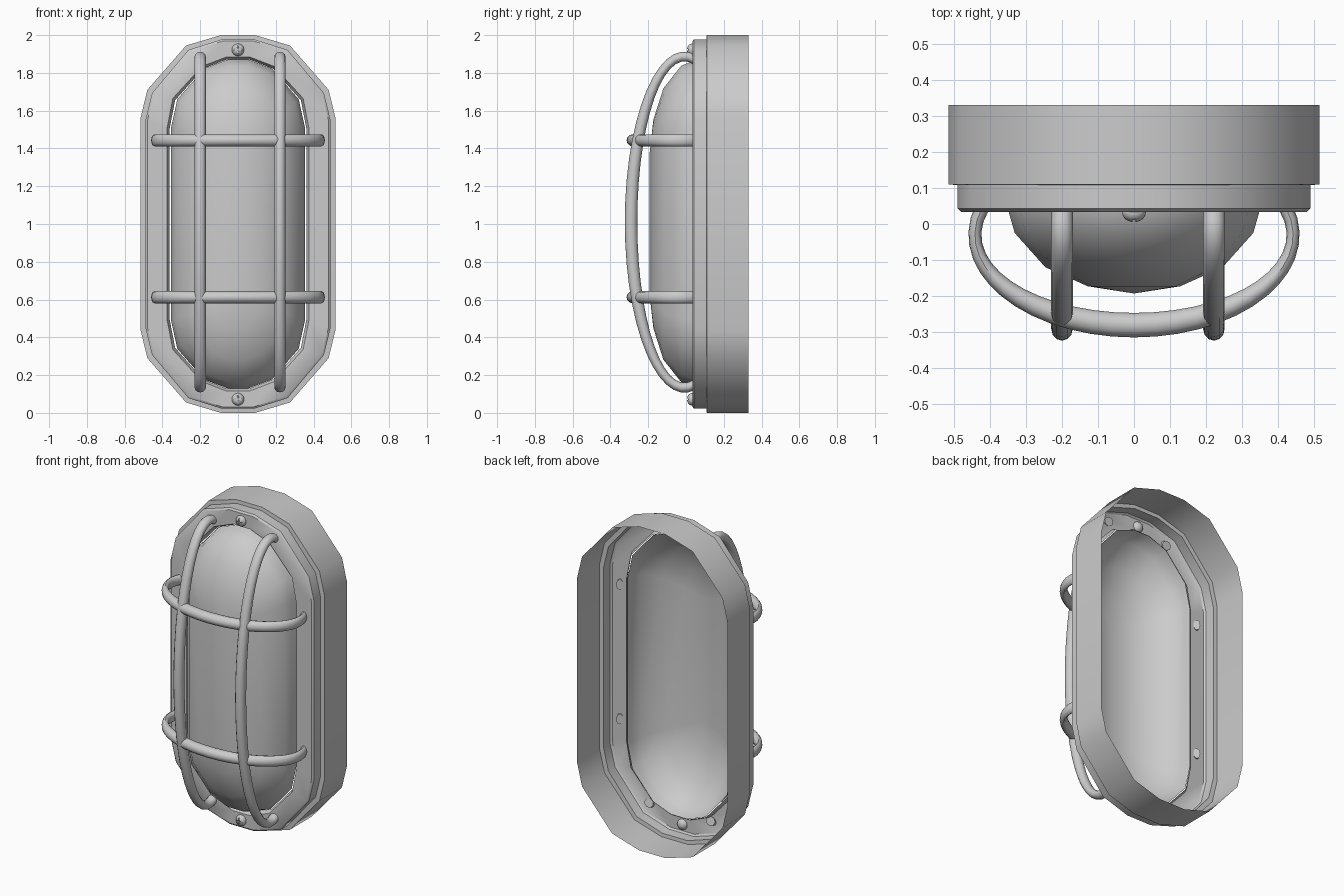
import bpy, bmesh
from math import sin, cos, pi, radians
from mathutils import Matrix

if "Cube" in bpy.data.objects:
    bpy.data.objects.remove(bpy.data.objects["Cube"])

ZC = 1.0  # height of the lamp's centre


def finish(name, bm, angle=40):
    bmesh.ops.remove_doubles(bm, verts=bm.verts, dist=1e-5)
    bmesh.ops.recalc_face_normals(bm, faces=bm.faces)
    mesh = bpy.data.meshes.new(name)
    bm.to_mesh(mesh)
    bm.free()
    ob = bpy.data.objects.new(name, mesh)
    bpy.context.collection.objects.link(ob)
    bpy.ops.object.select_all(action='DESELECT')
    ob.select_set(True)
    bpy.context.view_layer.objects.active = ob
    bpy.ops.object.shade_smooth_by_angle(angle=radians(angle))
    return ob


def outline(quarter):
    """Mirror one quarter (right side to top) into a closed loop."""
    left = [(-x, z) for x, z in reversed(quarter)]
    top = quarter + left
    return top + [(x, -z) for x, z in reversed(top)]


def loft(name, rings, angle=40, cap=False):
    """Skin closed rings, each given as a list of (x, y, z)."""
    bm = bmesh.new()
    loops = [[bm.verts.new(p) for p in ring] for ring in rings]
    n = len(loops[0])
    for a, b in zip(loops, loops[1:]):
        for i in range(n):
            j = (i + 1) % n
            bm.faces.new((a[i], a[j], b[j], b[i]))
    if cap:
        bm.faces.new(loops[0])
        bm.faces.new(loops[-1])
    return finish(name, bm, angle)


def ring(quarter, y):
    return [(x, y, ZC + z) for x, z in outline(quarter)]


# Housing: open-backed wall, step, front flange and inner lip
OUTER = [(.515, .565), (.48, .71), (.275, .945), (.09, 1.0)]
STEP = [(.49, .55), (.455, .693), (.262, .922), (.085, .978)]
FACE = [(.48, .545), (.446, .686), (.257, .912), (.083, .968)]
HOLE = [(.375, .51), (.345, .665), (.19, .835), (.06, .885)]
LIP = [(.362, .505), (.333, .655), (.184, .823), (.058, .872)]
loft("housing", [ring(OUTER, .33), ring(OUTER, .11), ring(STEP, .108),
                 ring(STEP, .043), ring(FACE, .034), ring(HOLE, .034),
                 ring(LIP, .065)])

# Glass: rounded cover whose ends taper towards a central ridge
GLASS = [(.347, .51), (.315, .655), (.175, .815), (.055, .86)]
RIDGE = .37


def glass_ring(s, y):
    pts = [(x * s, RIDGE + (z - RIDGE) * s) for x, z in GLASS]
    return ring(pts, y)


loft("glass_cover", [glass_ring(s, y) for s, y in
                     [(1.02, .065), (1, .03), (.955, -.025), (.71, -.12),
                      (.37, -.173), (0, -.193)]], angle=45)


# Guard bars: half-elliptical tubes
def guard_bar(name, a, da, b, db, r, y0, over, place):
    rings = []
    for i in range(29):
        t = radians(-over) + (pi + 2 * radians(over)) * i / 28
        loop = []
        for k in range(12):
            p = 2 * pi * k / 12
            u = (a + da * cos(p)) * cos(t)
            y = y0 - (b + db * cos(p)) * sin(t)
            loop.append(place(u, y, r * sin(p)))
        rings.append(loop)
    loft(name, rings, cap=True)


for side, bx in (("left", -.2), ("right", .222)):
    guard_bar("vertical_bar_" + side, .877, .026, .283, .033, .03, -.008, 11,
              lambda u, y, w, bx=bx: (bx + w, y, 1.01 + u))
for level, bz in (("lower", .612), ("upper", 1.443)):
    guard_bar("horizontal_bar_" + level, .442, .018, .251, .034, .032, -.03, 17,
              lambda u, y, w, bz=bz: (u, y, bz + w))


# Screws: domed heads with cross slots
def box_cutter(name, size, loc):
    bm = bmesh.new()
    bmesh.ops.create_cube(bm, size=1, matrix=Matrix.Translation(loc) @
                          Matrix.Diagonal((*size, 1)))
    ob = finish(name, bm)
    ob.hide_render = True
    ob.hide_set(True)
    return ob


for level, sz in (("lower", .072), ("upper", 1.922)):
    bm = bmesh.new()
    bmesh.ops.create_uvsphere(
        bm, u_segments=16, v_segments=10, radius=1,
        matrix=Matrix.Translation((0, .032, sz)) @
        Matrix.Diagonal((.033, .027, .033, 1)) @ Matrix.Rotation(pi / 2, 4, 'X'))
    screw = finish("screw_" + level, bm)
    for i, (w, h) in enumerate(((.04, .007), (.007, .04))):
        mod = screw.modifiers.new("slot", 'BOOLEAN')
        mod.operation = 'DIFFERENCE'
        mod.object = box_cutter(f"slot_cutter_{level}_{i}", (w, .02, h),
                                (0, .004, sz))
